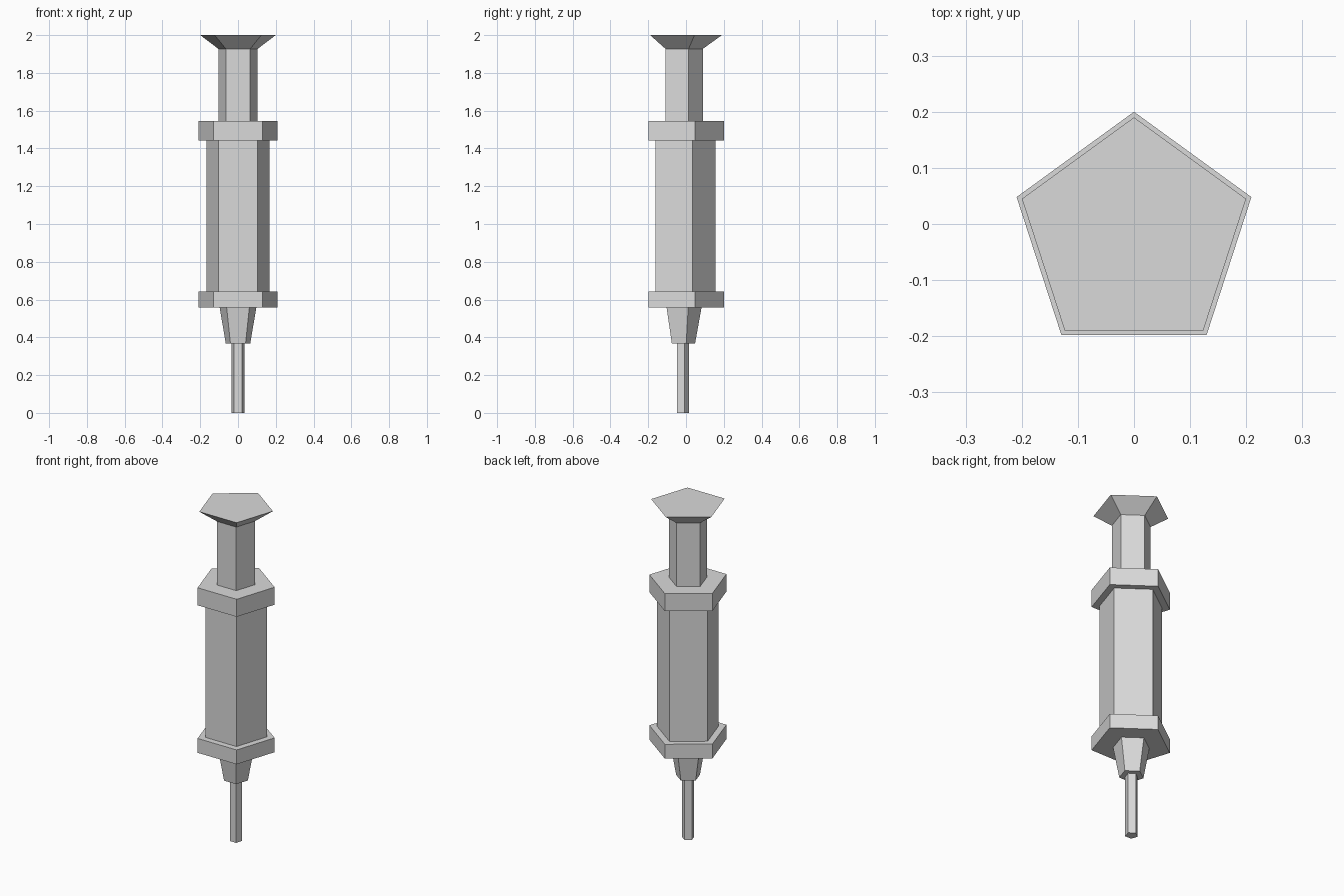
import bpy
import bmesh
from math import sin, cos, tau

SIDES = 5
CENTRE_Y = -0.02

cube = bpy.data.objects.get("Cube")
if cube:
    bpy.data.objects.remove(cube, do_unlink=True)

# Plain grey shared by every part
grey = bpy.data.materials.new("light_grey")
grey.use_nodes = True
colour = (0.7, 0.7, 0.7, 1)
grey.diffuse_color = colour
grey.node_tree.nodes["Principled BSDF"].inputs["Base Color"].default_value = colour


def prism(name, z_low, z_high, r_low, r_high=None):
    """Closed five-sided prism or taper, with one corner towards the back."""
    r_high = r_high or r_low
    bm = bmesh.new()
    low, high = [
        [bm.verts.new((r * sin(tau * i / SIDES), CENTRE_Y + r * cos(tau * i / SIDES), z))
         for i in range(SIDES)]
        for r, z in ((r_low, z_low), (r_high, z_high))
    ]
    bm.faces.new(low)
    bm.faces.new(high)
    for i in range(SIDES):
        j = (i + 1) % SIDES
        bm.faces.new((low[i], low[j], high[j], high[i]))
    bmesh.ops.recalc_face_normals(bm, faces=bm.faces)
    mesh = bpy.data.meshes.new(name)
    bm.to_mesh(mesh)
    bm.free()
    mesh.materials.append(grey)
    obj = bpy.data.objects.new(name, mesh)
    bpy.context.collection.objects.link(obj)
    return obj


# Needle and its tapered holder
prism("needle", 0, 0.367, 0.035)
prism("needle_hub", 0.367, 0.557, 0.068, 0.102)

# Barrel between two collars
prism("lower_collar", 0.557, 0.643, 0.22)
prism("barrel", 0.643, 1.441, 0.176)
prism("upper_collar", 1.441, 1.546, 0.22)

# Plunger with flared thumb rest
prism("plunger_rod", 1.546, 1.927, 0.109)
prism("thumb_rest", 1.927, 2, 0.109, 0.21)
